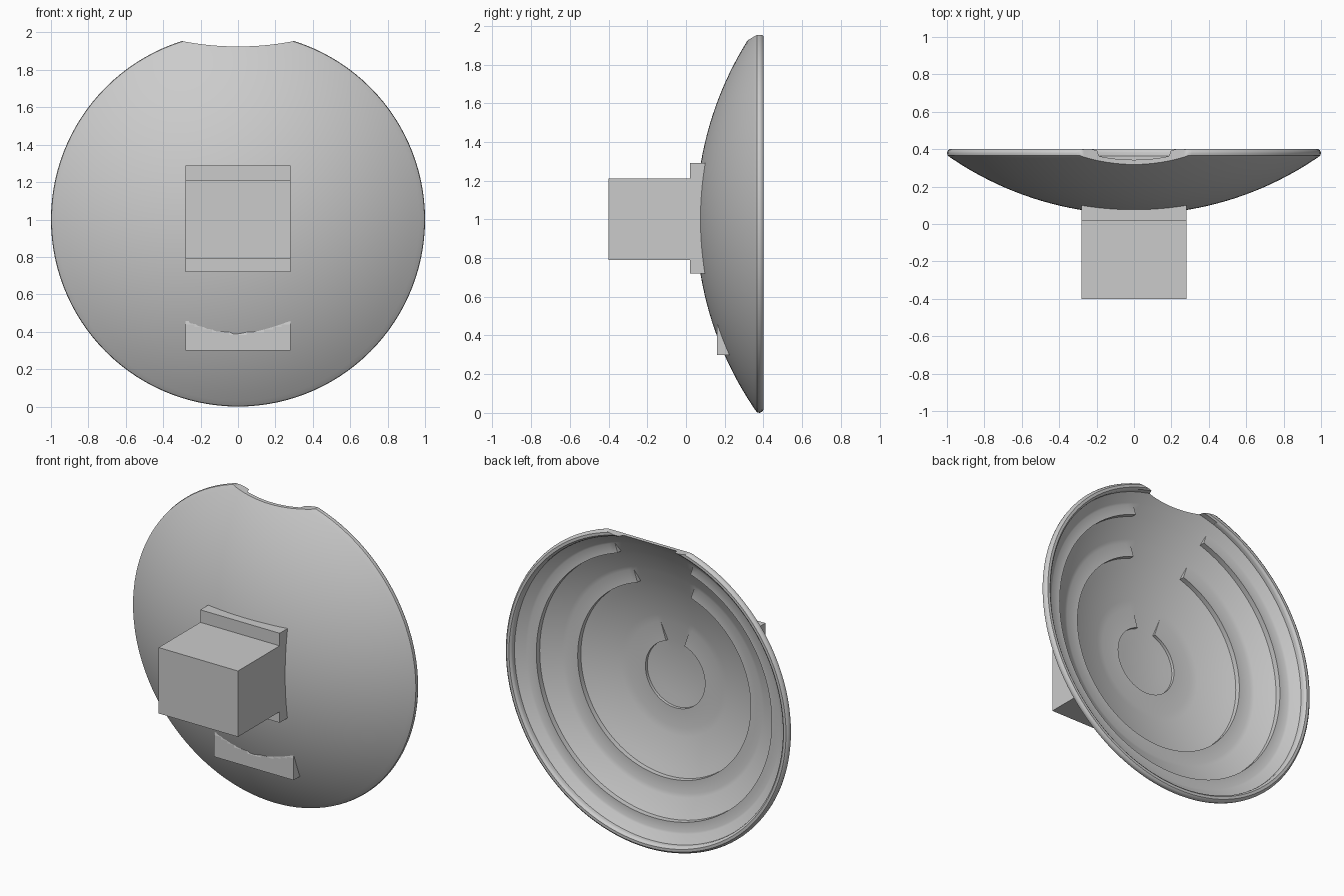
import bpy, bmesh, math

if "Cube" in bpy.data.objects:
    bpy.data.objects.remove(bpy.data.objects["Cube"])

R, Y0, CZ = 1.74, 0.052, 1.0      # dish curvature, front apex, axis height
THICK = 0.025
SECTOR = math.radians(18)         # plain sector at the top of the inside

grey = bpy.data.materials.new("light grey")
grey.diffuse_color = (0.6, 0.6, 0.6, 1)
grey.use_nodes = True
grey.node_tree.nodes["Principled BSDF"].inputs["Base Color"].default_value = grey.diffuse_color


def outer(r):
    return Y0 + R - math.sqrt(R * R - r * r)


def inner(r):
    return outer(r) + THICK


def make_object(name, bm):
    bmesh.ops.recalc_face_normals(bm, faces=bm.faces)
    mesh = bpy.data.meshes.new(name)
    bm.to_mesh(mesh)
    bm.free()
    mesh.materials.append(grey)
    ob = bpy.data.objects.new(name, mesh)
    bpy.context.collection.objects.link(ob)
    return ob


def activate(ob):
    bpy.ops.object.select_all(action='DESELECT')
    ob.select_set(True)
    bpy.context.view_layer.objects.active = ob


def profile(stepped):
    """Closed (radius, y) section: front centre, rim, inside, back centre."""
    pts = [(0.97 * i / 20, outer(0.97 * i / 20)) for i in range(21)]
    # rounded rim
    pts += [(0.985, outer(0.985)), (0.997, 0.367), (1.0, 0.38), (0.995, 0.393),
            (0.985, 0.4), (0.968, 0.4), (0.958, 0.392)]
    pts += [(0.955, 0.383 if stepped else inner(0.955)), (0.955, inner(0.955))]
    # concave inside with flat ledges
    limit = 0.955
    for start, end in ((0.83, 0.89), (0.61, 0.69), (0.21, 0.33)):
        n = 6
        pts += [(r, inner(r)) for r in
                (limit + (end - limit) * i / n for i in range(1, n + 1))]
        pts += [(start, inner(end if stepped else start)), (start, inner(start))]
        limit = start
    pts += [(r, inner(r)) for r in (0.14, 0.07, 0.0)]
    return pts


# dish: two profiles swept around the y axis
full, plain = profile(True), profile(False)
sections = []
for i in range(109):
    a = SECTOR + (2 * math.pi - 2 * SECTOR) * i / 108
    sections.append((a, full))
for i in range(13):
    sections.append((-SECTOR + 2 * SECTOR * i / 12, plain))
bm = bmesh.new()
rings = [[bm.verts.new((r * math.sin(a), y, CZ + r * math.cos(a)))
          for r, y in prof] for a, prof in sections]
for k, ring in enumerate(rings):
    nxt = rings[(k + 1) % len(rings)]
    for j in range(len(full) - 1):
        bm.faces.new((ring[j], ring[j + 1], nxt[j + 1], nxt[j]))
bmesh.ops.remove_doubles(bm, verts=bm.verts, dist=1e-5)
dish = make_object("dish", bm)

# shallow curved notch in the top of the rim
bpy.ops.mesh.primitive_cylinder_add(vertices=256, radius=1.566, depth=0.6,
                                    location=(0, 0.4, 1.925 + 1.566),
                                    rotation=(math.pi / 2, 0, 0))
cutter = bpy.context.object
cutter.name = "notch_cutter"
cutter.hide_render = True
cut = dish.modifiers.new("notch", 'BOOLEAN')
cut.operation, cut.solver, cut.object = 'DIFFERENCE', 'EXACT', cutter
activate(dish)
bpy.ops.object.modifier_apply(modifier="notch")
bpy.data.objects.remove(cutter)
activate(dish)
bpy.ops.object.shade_smooth_by_angle(angle=math.radians(35))


def fitted_block(name, half_x, z0, z1, front):
    """Block with a flat front whose back follows the dish."""
    n = 12
    bm = bmesh.new()
    layers = []
    for back in (False, True):
        grid = []
        for i in range(n + 1):
            row = []
            for j in range(n + 1):
                x = half_x * (2 * i / n - 1)
                z = z0 + (z1 - z0) * j / n
                skin = outer(math.hypot(x, z - CZ))
                y = skin + 0.012 if back else max(min(front, skin + 0.006), -1)
                row.append(bm.verts.new((x, y, z)))
            grid.append(row)
        layers.append(grid)
    for g in layers:
        for i in range(n):
            for j in range(n):
                bm.faces.new((g[i][j], g[i + 1][j], g[i + 1][j + 1], g[i][j + 1]))
    f, b = layers
    if front > 0.1:
        # the front sinks below the dish where the dish bulges past it
        for i in range(n + 1):
            for j in range(n + 1):
                v = f[i][j]
                skin = outer(math.hypot(v.co.x, v.co.z - CZ))
                v.co.y = min(max(front, skin - 1), skin + 0.008)
                if skin < front:
                    v.co.y = skin + 0.008
    for i in range(n):
        for e in (0, n):
            bm.faces.new((f[i][e], f[i + 1][e], b[i + 1][e], b[i][e]))
            bm.faces.new((f[e][i], f[e][i + 1], b[e][i + 1], b[e][i]))
    return make_object(name, bm)


# mounting plate and lower stop, both hugging the dish front
fitted_block("mounting_plate", 0.28, 0.72, 1.29, 0.02)
fitted_block("lower_stop", 0.28, 0.30, 0.466, 0.16)

# square mounting block
bpy.ops.mesh.primitive_cube_add(size=1, location=(0, -0.188, CZ))
block = bpy.context.object
block.name = "mounting_block"
block.scale = (0.56, 0.424, 0.42)
block.data.materials.append(grey)
